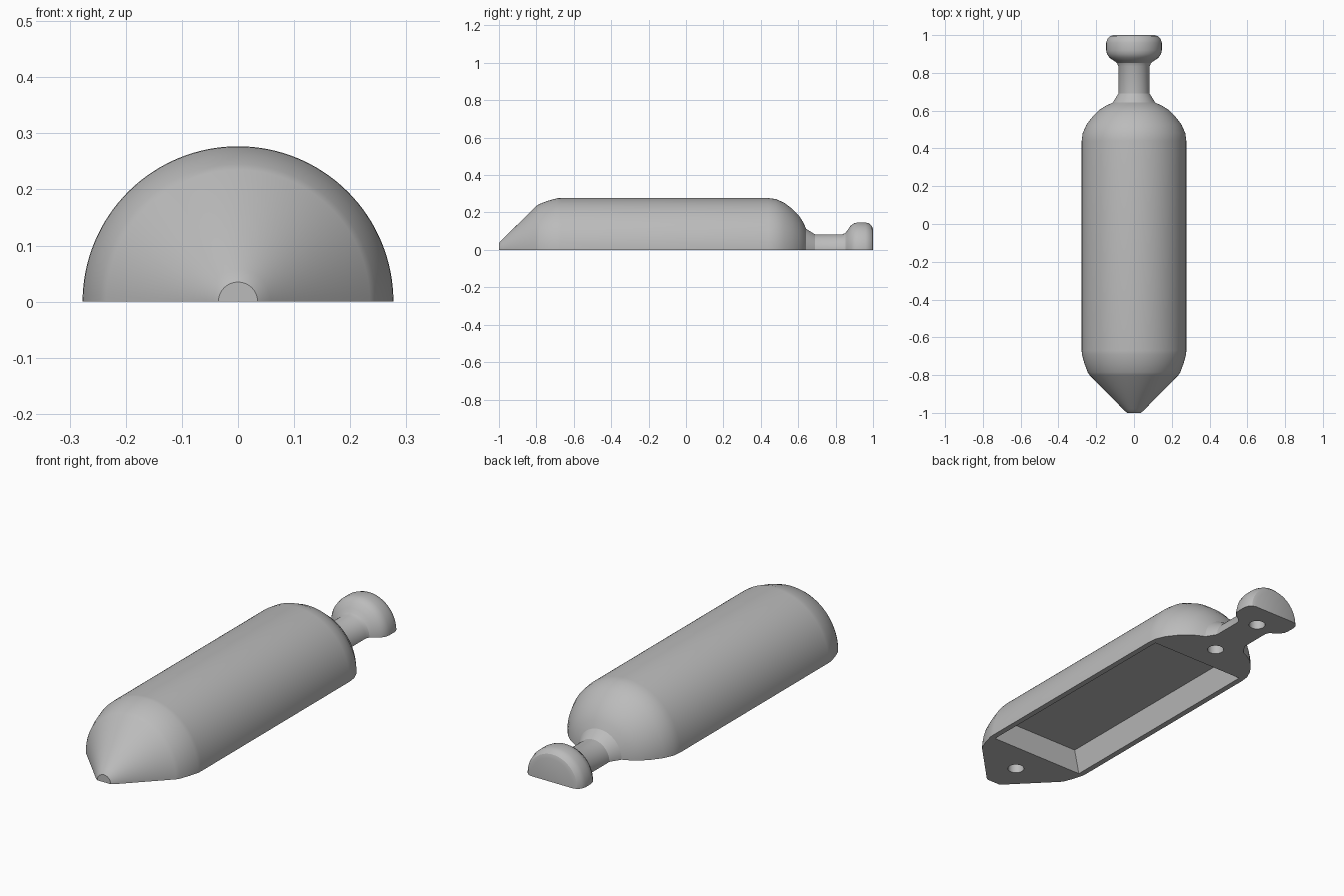
import bpy, bmesh
from math import sin, cos, pi

if "Cube" in bpy.data.objects:
    bpy.data.objects.remove(bpy.data.objects["Cube"], do_unlink=True)

grey = bpy.data.materials.new("plain grey")
grey.use_nodes = True
colour = (0.5, 0.5, 0.5, 1)
grey.diffuse_color = colour
grey.node_tree.nodes["Principled BSDF"].inputs["Base Color"].default_value = colour


def make_object(name, bm):
    bmesh.ops.recalc_face_normals(bm, faces=bm.faces)
    mesh = bpy.data.meshes.new(name)
    bm.to_mesh(mesh)
    bm.free()
    mesh.materials.append(grey)
    obj = bpy.data.objects.new(name, mesh)
    bpy.context.collection.objects.link(obj)
    return obj


def half_turned(name, profile, steps=64):
    """Solid half of a turned shape lying along y, flat side down."""
    bm = bmesh.new()
    rings = [[bm.verts.new((r * cos(pi * i / steps), y, r * sin(pi * i / steps)))
              for i in range(steps + 1)] for y, r in profile]
    for a, b in zip(rings, rings[1:]):
        for i in range(steps):
            bm.faces.new((a[i], a[i + 1], b[i + 1], b[i]))
    bm.faces.new(rings[0])
    bm.faces.new(rings[-1])
    bm.faces.new([r[0] for r in rings] + [r[-1] for r in reversed(rings)])
    return make_object(name, bm)


def cut(target, cutter):
    mod = target.modifiers.new("cut", 'BOOLEAN')
    mod.operation = 'DIFFERENCE'
    mod.solver = 'EXACT'
    mod.object = cutter
    bpy.context.view_layer.objects.active = target
    bpy.ops.object.modifier_apply(modifier=mod.name)
    bpy.data.objects.remove(cutter, do_unlink=True)


# Half shell: pointed nose, long barrel, domed shoulder, neck and knob
profile = [(-1, 0.035), (-0.993, 0.045), (-0.98, 0.058), (-0.8, 0.235),
           (-0.785, 0.245), (-0.74, 0.262), (-0.69, 0.276), (-0.67, 0.277),
           (0.44, 0.277), (0.48, 0.272), (0.525, 0.252), (0.57, 0.218),
           (0.605, 0.182), (0.628, 0.145), (0.642, 0.113), (0.69, 0.083),
           (0.835, 0.083), (0.852, 0.09), (0.865, 0.107), (0.88, 0.13),
           (0.9, 0.143), (0.92, 0.147), (0.96, 0.147), (0.98, 0.141),
           (0.994, 0.128), (1, 0.11)]
body = half_turned("half_shell", profile)

# Rectangular hollow in the flat side, its long walls leaning inward
bm = bmesh.new()
bmesh.ops.create_cube(bm, size=1)
for v in bm.verts:
    top = v.co.z > 0
    v.co.x *= 0.45 if top else 0.53
    v.co.y = 0.45 if v.co.y > 0 else -0.69
    v.co.z = 0.115 if top else -0.07
cut(body, make_object("hollow_cutter", bm))

# Round alignment holes along the centre line
for y in (-0.84, 0.58, 0.875):
    bm = bmesh.new()
    bmesh.ops.create_cone(bm, cap_ends=True, segments=32, radius1=0.037,
                          radius2=0.037, depth=0.16)
    bmesh.ops.translate(bm, verts=bm.verts, vec=(0, y, 0))
    cut(body, make_object("hole_cutter", bm))

# Smooth shading with sharp rims
bpy.ops.object.select_all(action='DESELECT')
body.select_set(True)
bpy.context.view_layer.objects.active = body
bpy.ops.object.shade_smooth_by_angle(angle=0.5)
